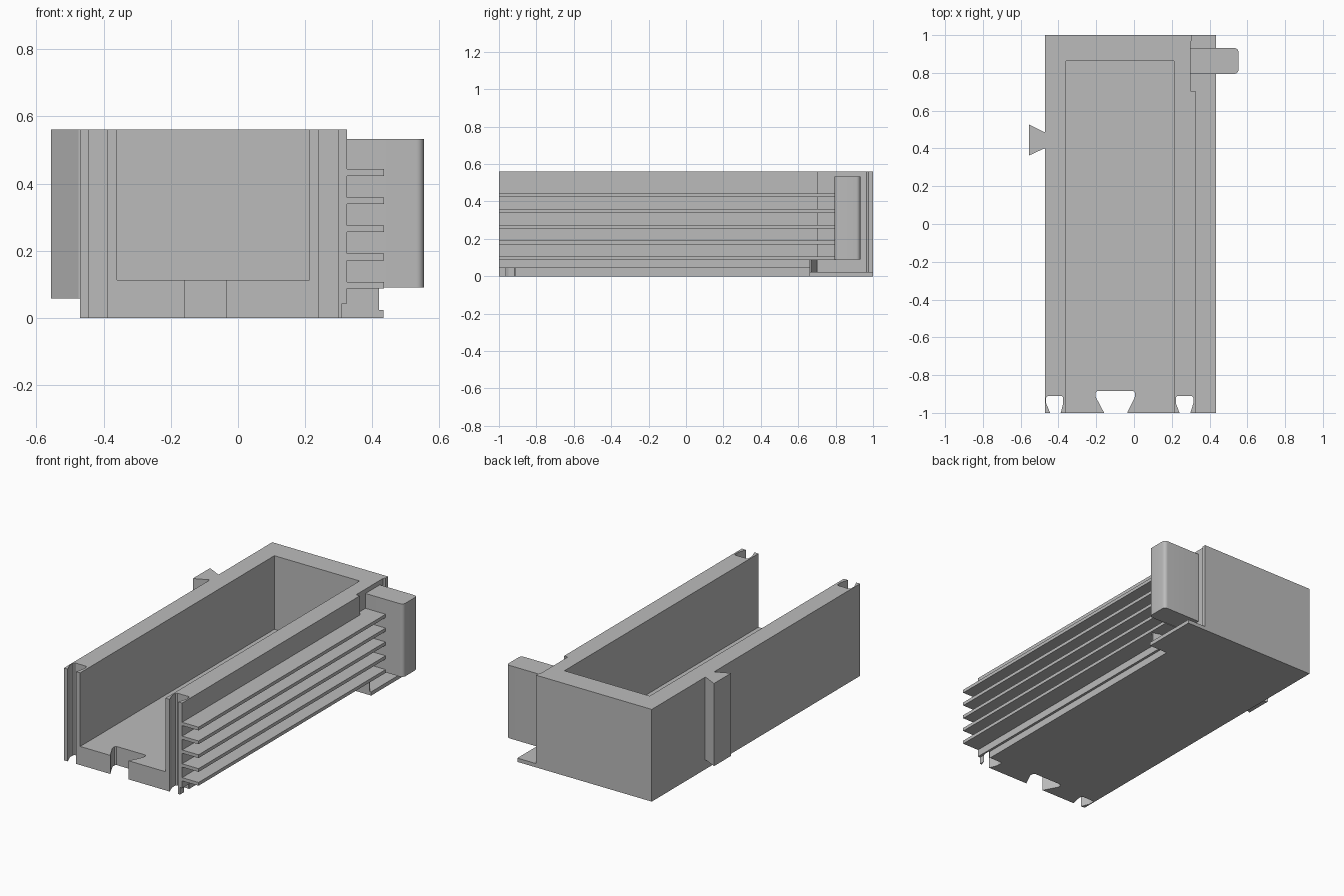
import bpy, bmesh

old = bpy.data.objects.get("Cube")
if old:
    bpy.data.objects.remove(old, do_unlink=True)

grey = bpy.data.materials.new("plain grey")
grey.use_nodes = True
GREY = (0.5, 0.5, 0.5, 1)
grey.diffuse_color = GREY
grey.node_tree.nodes["Principled BSDF"].inputs["Base Color"].default_value = GREY


def prism(name, outline, z0, z1):
    """Extrude a plan outline between two heights."""
    bm = bmesh.new()
    base = bm.faces.new([bm.verts.new((x, y, z0)) for x, y in outline])
    top = bmesh.ops.extrude_face_region(bm, geom=[base])["geom"]
    verts = [v for v in top if isinstance(v, bmesh.types.BMVert)]
    bmesh.ops.translate(bm, vec=(0, 0, z1 - z0), verts=verts)
    bmesh.ops.recalc_face_normals(bm, faces=bm.faces)
    mesh = bpy.data.meshes.new(name)
    bm.to_mesh(mesh)
    bm.free()
    mesh.materials.append(grey)
    obj = bpy.data.objects.new(name, mesh)
    bpy.context.collection.objects.link(obj)
    return obj


def rect(x0, x1, y0, y1):
    return [(x0, y0), (x1, y0), (x1, y1), (x0, y1)]


def slot(x0, x1, n0, n1, back, waist):
    """Dovetail slot outline: wide at the back, narrow at the mouth."""
    mouth = [(n0, -1), (n0, -1.1), (n1, -1.1), (n1, -1)]
    r = 0.008
    return mouth + [(x1, waist), (x1, back - r), (x1 - r, back),
                    (x0 + r, back), (x0, back - r), (x0, waist)]


def cut(target, cutter):
    cutter.hide_render = True
    mod = target.modifiers.new("cut", 'BOOLEAN')
    mod.operation = 'DIFFERENCE'
    mod.solver = 'EXACT'
    mod.object = cutter
    bpy.context.view_layer.objects.active = target
    bpy.ops.object.modifier_apply(modifier=mod.name)
    bpy.data.objects.remove(cutter, do_unlink=True)


# Open-fronted tray, with a recess in its side at the back
body = prism("tray_body", [(-0.47, -1), (0.325, -1), (0.325, 0.705), (0.30, 0.705),
                           (0.30, 0.965), (0.308, 0.975), (0.308, 1), (-0.47, 1)], 0, 0.56)
cut(body, prism("cavity", rect(-0.36, 0.213, -1.1, 0.863), 0.113, 0.7))
cut(body, prism("side_step", rect(0.31, 0.4, -1.1, 0.66), -0.1, 0.043))

# Dovetail slots in the floor and both wall ends
cut(body, prism("floor_slot", slot(-0.203, 0.005, -0.158, -0.036, -0.885, -0.915), -0.1, 0.7))
cut(body, prism("left_slot", slot(-0.465, -0.375, -0.444, -0.388, -0.91, -0.95), -0.1, 0.7))
cut(body, prism("right_slot", slot(0.222, 0.314, 0.241, 0.298, -0.91, -0.95), -0.1, 0.7))

# Dovetail rail on the other side
prism("dovetail_rail", [(-0.465, 0.4), (-0.465, 0.487), (-0.475, 0.487), (-0.557, 0.527),
                        (-0.557, 0.362), (-0.475, 0.4)], 0.058, 0.56)

# Row of thin cooling fins
for i in range(5):
    z = 0.087 + i * 0.084
    prism(f"side_fin_{i + 1}", [(0.32, -1), (0.435, -1), (0.435, 0.8), (0.295, 0.8),
                                (0.295, 0.69), (0.32, 0.69)], z, z + 0.02)

# End block with rounded outer edges
block = prism("end_block", rect(0.29, 0.553, 0.795, 0.932), 0.09, 0.533)
bm = bmesh.new()
bm.from_mesh(block.data)
edges = [e for e in bm.edges if all(v.co.x > 0.5 for v in e.verts)
         and abs(e.verts[0].co.z - e.verts[1].co.z) > 0.1]
bmesh.ops.bevel(bm, geom=edges, offset=0.022, segments=6, profile=0.5, affect='EDGES')
bm.to_mesh(block.data)
bm.free()
bpy.ops.object.select_all(action='DESELECT')
block.select_set(True)
bpy.context.view_layer.objects.active = block
bpy.ops.object.shade_smooth_by_angle()

# Foot plate below the block, with its slanted support
prism("foot_plate", rect(0.29, 0.433, 0.66, 1), 0, 0.023)
prism("foot_support", [(0.29, 0.66), (0.42, 0.66), (0.42, 0.668), (0.30, 0.705), (0.29, 0.705)],
      0.02, 0.09)
